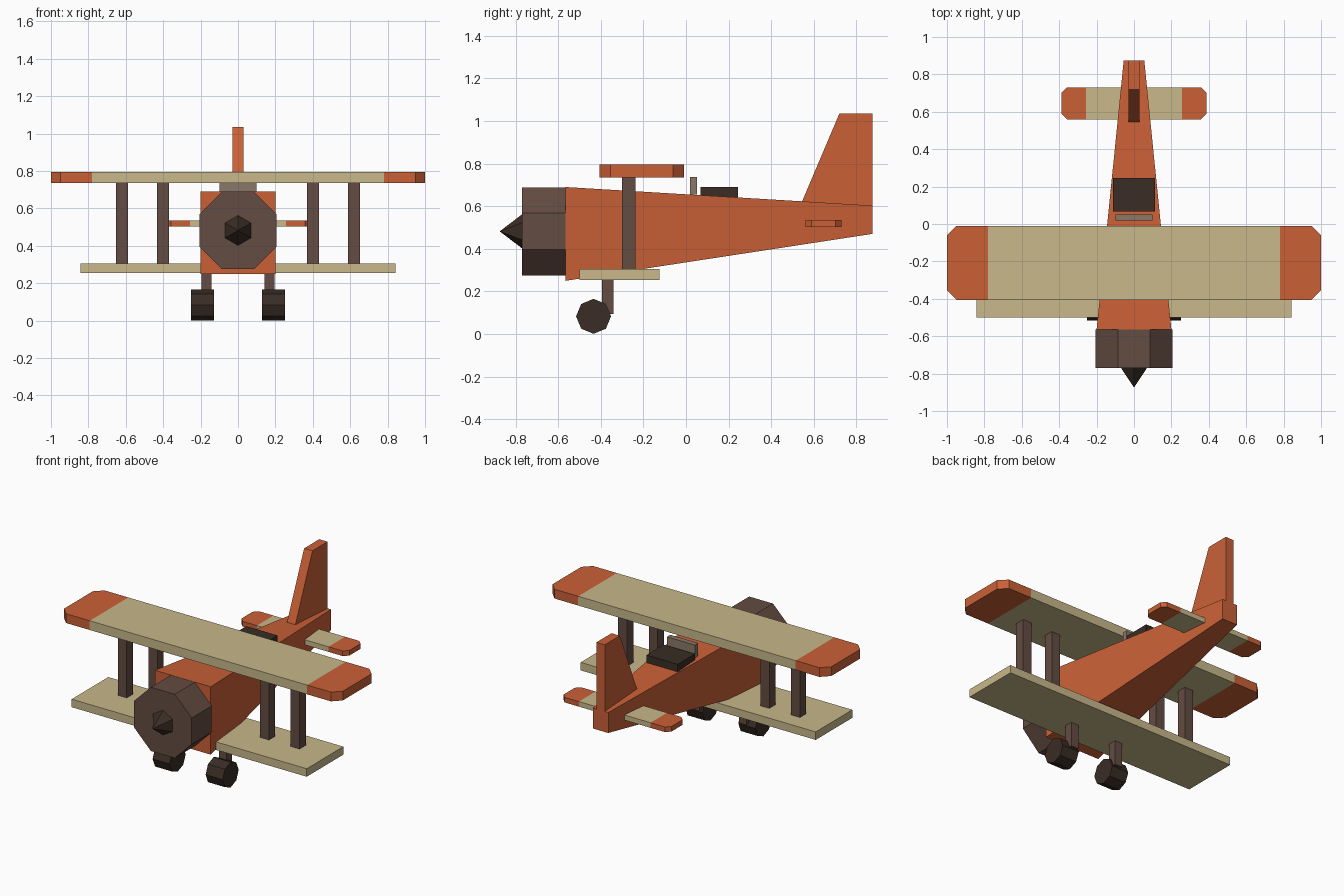
import bpy, bmesh, math
from mathutils import Matrix, Vector

if "Cube" in bpy.data.objects:
    bpy.data.objects.remove(bpy.data.objects["Cube"])


def material(name, rgb):
    m = bpy.data.materials.new(name)
    m.use_nodes = True
    m.diffuse_color = (*rgb, 1)
    m.node_tree.nodes["Principled BSDF"].inputs["Base Color"].default_value = (*rgb, 1)
    return m


ORANGE = material("orange", (0.59, 0.118, 0.037))
CREAM = material("cream", (0.58, 0.48, 0.254))
BROWN = material("brown", (0.125, 0.072, 0.054))
DARK = material("dark brown", (0.042, 0.026, 0.018))
GLASS = material("windshield grey", (0.25, 0.19, 0.14))


def finish(name, bm, *mats):
    bmesh.ops.recalc_face_normals(bm, faces=bm.faces)
    mesh = bpy.data.meshes.new(name)
    bm.to_mesh(mesh)
    bm.free()
    for m in mats:
        mesh.materials.append(m)
    ob = bpy.data.objects.new(name, mesh)
    bpy.context.collection.objects.link(ob)
    return ob


def box(name, mat, x, y, z):
    bm = bmesh.new()
    lo, hi = Vector((x[0], y[0], z[0])), Vector((x[1], y[1], z[1]))
    bmesh.ops.create_cube(bm, size=1, matrix=Matrix.Translation((lo + hi) / 2)
                          @ Matrix.Diagonal((*(hi - lo), 1)))
    return finish(name, bm, mat)


def extrude(bm, points, direction):
    face = bm.faces.new([bm.verts.new(p) for p in points])
    new = bmesh.ops.extrude_face_region(bm, geom=[face])["geom"]
    bmesh.ops.translate(bm, verts=[v for v in new if isinstance(v, bmesh.types.BMVert)],
                        vec=direction)


def cone(name, mat, sides, r1, r2, depth, centre, axis, turn=0):
    bm = bmesh.new()
    rot = Matrix.Rotation(math.pi / 2, 4, axis) @ Matrix.Rotation(turn, 4, "Z")
    bmesh.ops.create_cone(bm, cap_ends=True, segments=sides, radius1=r1, radius2=r2,
                          depth=depth, matrix=Matrix.Translation(centre) @ rot)
    return finish(name, bm, mat)


def tipped_wing(name, half, y0, y1, z0, z1, chamfer, tip):
    """Flat wing with clipped corners and orange ends beyond the tip line."""
    bm = bmesh.new()
    right = [(half - chamfer, y0), (half, y0 + chamfer),
             (half, y1 - chamfer), (half - chamfer, y1)]
    outline = right + [(-x, y) for x, y in reversed(right)]
    extrude(bm, [(x, y, z0) for x, y in outline], (0, 0, z1 - z0))
    for x in (-tip, tip):
        bmesh.ops.bisect_plane(bm, geom=bm.verts[:] + bm.edges[:] + bm.faces[:],
                               plane_co=(x, 0, 0), plane_no=(1, 0, 0))
    for f in bm.faces:
        f.material_index = int(abs(f.calc_center_median().x) > tip)
    return finish(name, bm, CREAM, ORANGE)


# Tapered fuselage
bm = bmesh.new()
bmesh.ops.create_cube(bm, size=2)
for v in bm.verts:
    front = v.co.y < 0
    v.co.x *= 0.2 if front else 0.055
    v.co.z = (0.69 if front else 0.603) if v.co.z > 0 else (0.25 if front else 0.47)
    v.co.y = -0.565 if front else 0.875
finish("fuselage", bm, ORANGE)

# Engine and spinner
cone("engine_cowling", BROWN, 8, 0.224, 0.224, 0.205, (0, -0.667, 0.482), "X", math.pi / 8)
cone("propeller_spinner", DARK, 6, 0.08, 0, 0.105, (0, -0.822, 0.482), "X")

# Wings and tail
tipped_wing("upper_wing", 1.0, -0.405, -0.01, 0.735, 0.795, 0.05, 0.78)
tipped_wing("tailplane", 0.387, 0.56, 0.73, 0.502, 0.535, 0.028, 0.257)
box("lower_wing", CREAM, (-0.843, 0.843), (-0.5, -0.125), (0.254, 0.306))
bm = bmesh.new()
fin = [(0.543, 0.618), (0.72, 1.035), (0.875, 1.035), (0.875, 0.595)]
extrude(bm, [(-0.03, y, z) for y, z in fin], (0.06, 0, 0))
finish("tail_fin", bm, ORANGE)

# Cockpit
box("windshield", GLASS, (-0.1, 0.1), (0.018, 0.052), (0.655, 0.738))
box("cockpit", DARK, (-0.112, 0.112), (0.068, 0.245), (0.638, 0.69))

# Struts, legs and wheels on both sides
for side, s in (("left", 1), ("right", -1)):
    for part, x in (("inner", 0.4), ("outer", 0.62)):
        box(f"{side}_{part}_strut", BROWN, (s * x - 0.032, s * x + 0.032),
            (-0.3, -0.236), (0.3, 0.74))
    x = s * 0.168
    box(f"{side}_landing_leg", BROWN, (x - 0.027, x + 0.027), (-0.395, -0.341), (0.095, 0.26))
    cone(f"{side}_wheel", DARK, 8, 0.082, 0.082, 0.122, (s * 0.19, -0.434, 0.083), "Y")
